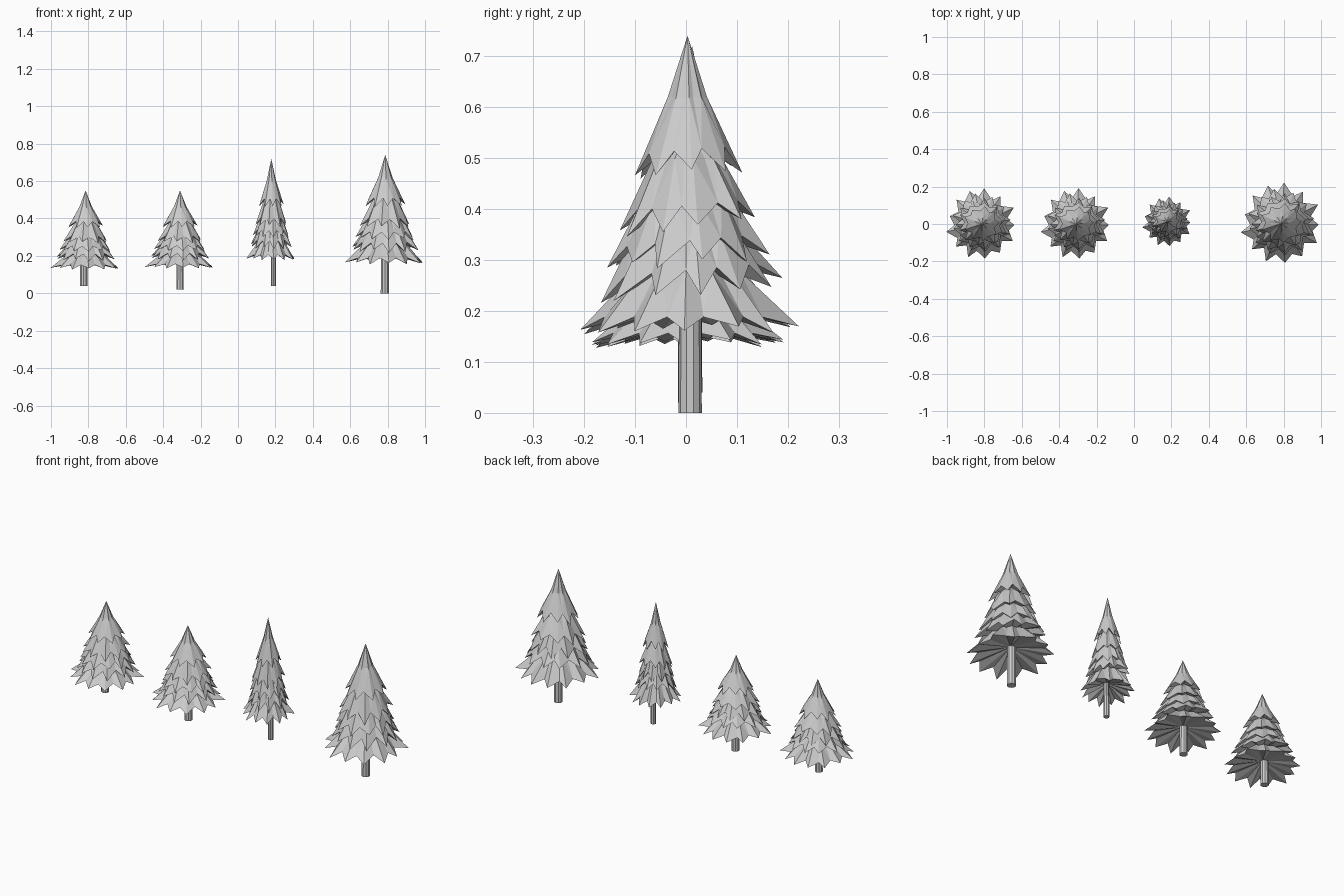
import bpy, bmesh, random
from math import sin, cos, pi

cube = bpy.data.objects.get("Cube")
if cube:
    bpy.data.objects.remove(cube, do_unlink=True)

grey = bpy.data.materials.new("plain grey")
grey.use_nodes = True
colour = (0.6, 0.6, 0.6, 1)
grey.diffuse_color = colour
grey.node_tree.nodes["Principled BSDF"].inputs["Base Color"].default_value = colour

# Tiers in unit form: branches, rim height, rim radius, notch lift, ring height, ring radius, apex
TIERS = [
    (13, 0.00, 1.00, 0.04, 0.20, 0.44, 0.30),
    (12, 0.13, 0.86, 0.07, 0.34, 0.44, 0.45),
    (11, 0.23, 0.74, 0.07, 0.45, 0.38, 0.55),
    (10, 0.35, 0.65, 0.07, 0.58, 0.30, 0.70),
    (9, 0.53, 0.51, 0.08, 0.79, 0.17, 1.00),
]


def finish(bm, name):
    bmesh.ops.recalc_face_normals(bm, faces=bm.faces)
    mesh = bpy.data.meshes.new(name)
    bm.to_mesh(mesh)
    bm.free()
    mesh.materials.append(grey)
    obj = bpy.data.objects.new(name, mesh)
    bpy.context.collection.objects.link(obj)
    return obj


def add_tier(bm, index, place, rng):
    """A pleated cone with a jagged rim and a hollow underside."""
    count, z, radius, lift, ring_z, ring_r, apex_z = TIERS[index]
    tilt = 0.035 if index else 0.0
    rim, ring = [], []
    for i in range(count * 2):
        angle = 2 * pi * (i / 2 + rng.uniform(-0.12, 0.12)) / count + index * 0.7
        tip = i % 2 == 0
        r = radius * (rng.uniform(0.91, 1.03) if tip else rng.uniform(0.72, 0.8))
        h = z + (rng.uniform(-0.02, 0.015) if tip else lift)
        pleat = ring_r * (1.06 if tip else 0.94)
        rim.append(place(r * cos(angle), r * sin(angle), h + tilt * r * sin(angle)))
        ring.append(place(pleat * cos(angle), pleat * sin(angle), ring_z))
    rim = [bm.verts.new(p) for p in rim]
    ring = [bm.verts.new(p) for p in ring]
    top = bm.verts.new(place(0, 0, apex_z))
    under = bm.verts.new(place(0, 0, z + lift + 0.05))
    for i in range(len(rim)):
        j = (i + 1) % len(rim)
        # split each pleat along its branch spine
        if i % 2 == 0:
            bm.faces.new((rim[i], rim[j], ring[i]))
            bm.faces.new((rim[j], ring[j], ring[i]))
        else:
            bm.faces.new((rim[i], rim[j], ring[j]))
            bm.faces.new((rim[i], ring[j], ring[i]))
        bm.faces.new((ring[i], ring[j], top))
        bm.faces.new((rim[j], rim[i], under))


def build_tree(name, x, y, base, top, radius, trunk_x, trunk_r, foot):
    rng = random.Random(4)

    def place(u, v, w):
        return (x + u * radius, y + v * radius, base + w * (top - base))

    # foliage
    bm = bmesh.new()
    for index in range(len(TIERS)):
        add_tier(bm, index, place, rng)
    finish(bm, name + " foliage")

    # trunk
    bm = bmesh.new()
    height = base + 0.4 * (top - base) - foot
    bmesh.ops.create_cone(bm, cap_ends=True, segments=10, radius1=trunk_r,
                          radius2=trunk_r * 0.9, depth=height)
    bmesh.ops.translate(bm, verts=bm.verts, vec=(trunk_x, y + 0.005, foot + height / 2))
    finish(bm, name + " trunk")


build_tree("far right tree", -0.815, 0.0, 0.135, 0.55, 0.19, -0.825, 0.021, 0.04)
build_tree("inner right tree", -0.31, 0.0, 0.14, 0.55, 0.19, -0.31, 0.021, 0.02)
build_tree("slim tree", 0.178, 0.012, 0.185, 0.72, 0.134, 0.19, 0.015, 0.04)
build_tree("tall tree", 0.787, 0.003, 0.165, 0.74, 0.217, 0.785, 0.023, 0.0)
